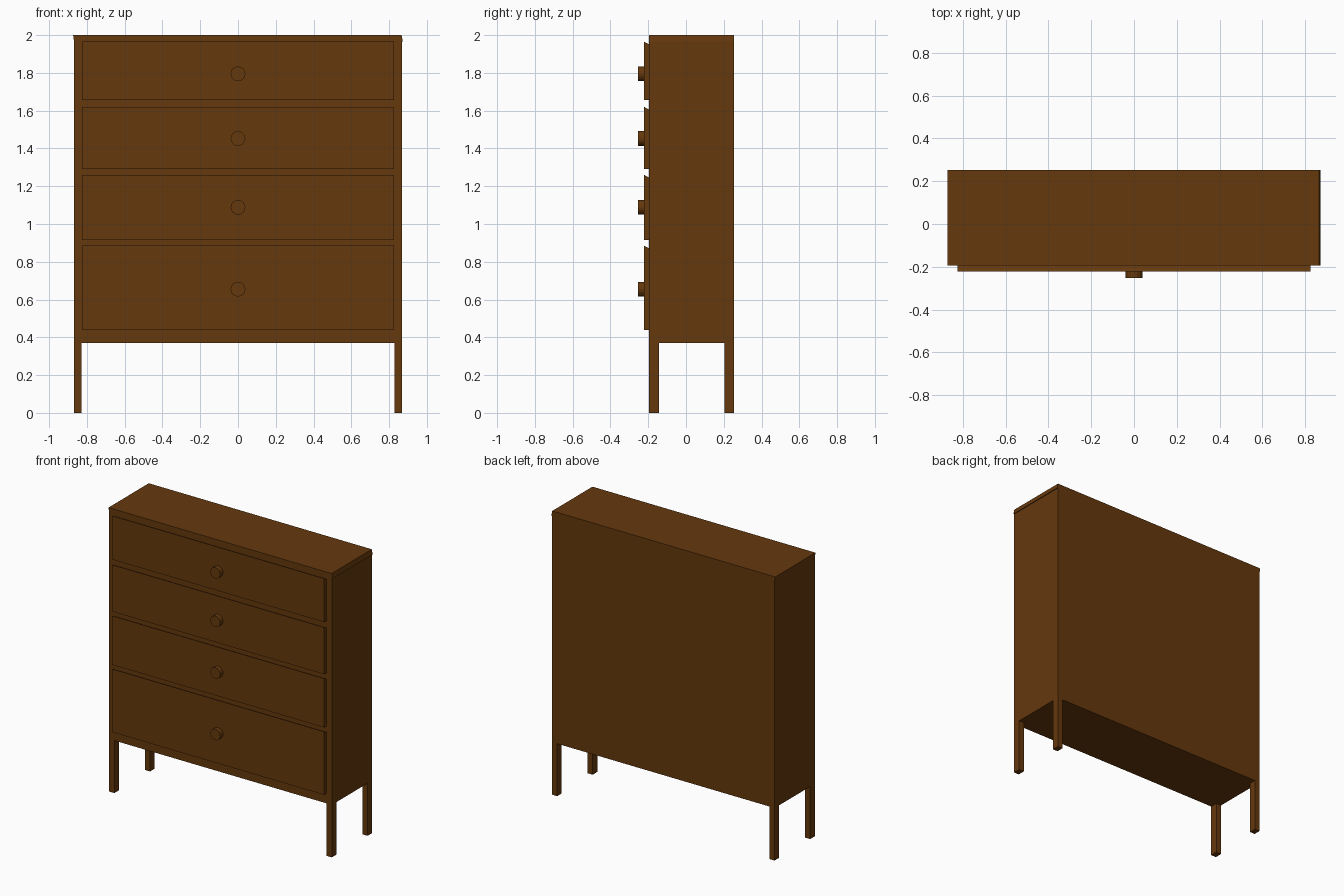
import bpy, math

if "Cube" in bpy.data.objects:
    bpy.data.objects.remove(bpy.data.objects["Cube"])

wood = bpy.data.materials.new("brown_wood")
wood.diffuse_color = (0.13, 0.04, 0.004, 1)
wood.use_nodes = True
wood.node_tree.nodes["Principled BSDF"].inputs["Base Color"].default_value = wood.diffuse_color


def prism(name, profile, axis, a, b):
    """Extrude a closed 2D profile along x (profile in y,z) or y (profile in x,z)."""
    def place(p, t):
        return (t, p[0], p[1]) if axis == "x" else (p[0], t, p[1])
    n = len(profile)
    verts = [place(p, t) for t in (a, b) for p in profile]
    faces = [tuple(range(n))[::-1], tuple(range(n, 2 * n))]
    faces += [(i, (i + 1) % n, n + (i + 1) % n, n + i) for i in range(n)]
    if axis == "y":
        faces = [f[::-1] for f in faces]
    mesh = bpy.data.meshes.new(name)
    mesh.from_pydata(verts, [], faces)
    mesh.materials.append(wood)
    obj = bpy.data.objects.new(name, mesh)
    bpy.context.collection.objects.link(obj)
    return obj


def box(name, x0, x1, y0, y1, z0, z1):
    return prism(name, [(y0, z0), (y1, z0), (y1, z1), (y0, z1)], "x", x0, x1)


FRONT, BACK = -0.195, 0.253
DRAWER_FRONT, KNOB_FRONT = -0.222, -0.253
HALF, FLOOR, TOP = 0.868, 0.37, 1.965

# Cabinet body and the slightly skewed top board
box("cabinet_body", -HALF, HALF, FRONT, BACK, FLOOR, TOP)
prism("top_board", [(-HALF, TOP), (0.873, TOP), (0.866, 2.0), (-0.873, 2.0)],
      "y", FRONT, BACK)

# Four square legs, flush with the body corners
for side, sx in (("left", -1), ("right", 1)):
    x0, x1 = sorted((sx * 0.828, sx * HALF))
    box(f"front_leg_{side}", x0, x1, FRONT, -0.143, 0, FLOOR)
    box(f"back_leg_{side}", x0, x1, 0.203, BACK, 0, FLOOR)

# Drawer fronts with a finger bevel on the top edge, and round knobs
drawers = [(0.44, 0.885, 0.655), (0.915, 1.26, 1.088),
           (1.29, 1.62, 1.453), (1.657, 1.965, 1.795)]
for i, (z0, z1, knob_z) in enumerate(drawers, 1):
    prism(f"drawer_front_{i}",
          [(DRAWER_FRONT, z0), (FRONT, z0), (FRONT, z1 - 0.014), (DRAWER_FRONT, z1)],
          "x", -0.826, 0.826)
    bpy.ops.mesh.primitive_cylinder_add(
        vertices=16, radius=0.039, depth=DRAWER_FRONT - KNOB_FRONT,
        location=(0, (DRAWER_FRONT + KNOB_FRONT) / 2, knob_z),
        rotation=(math.pi / 2, 0, 0))
    knob = bpy.context.object
    knob.name = f"drawer_knob_{i}"
    knob.data.materials.append(wood)
